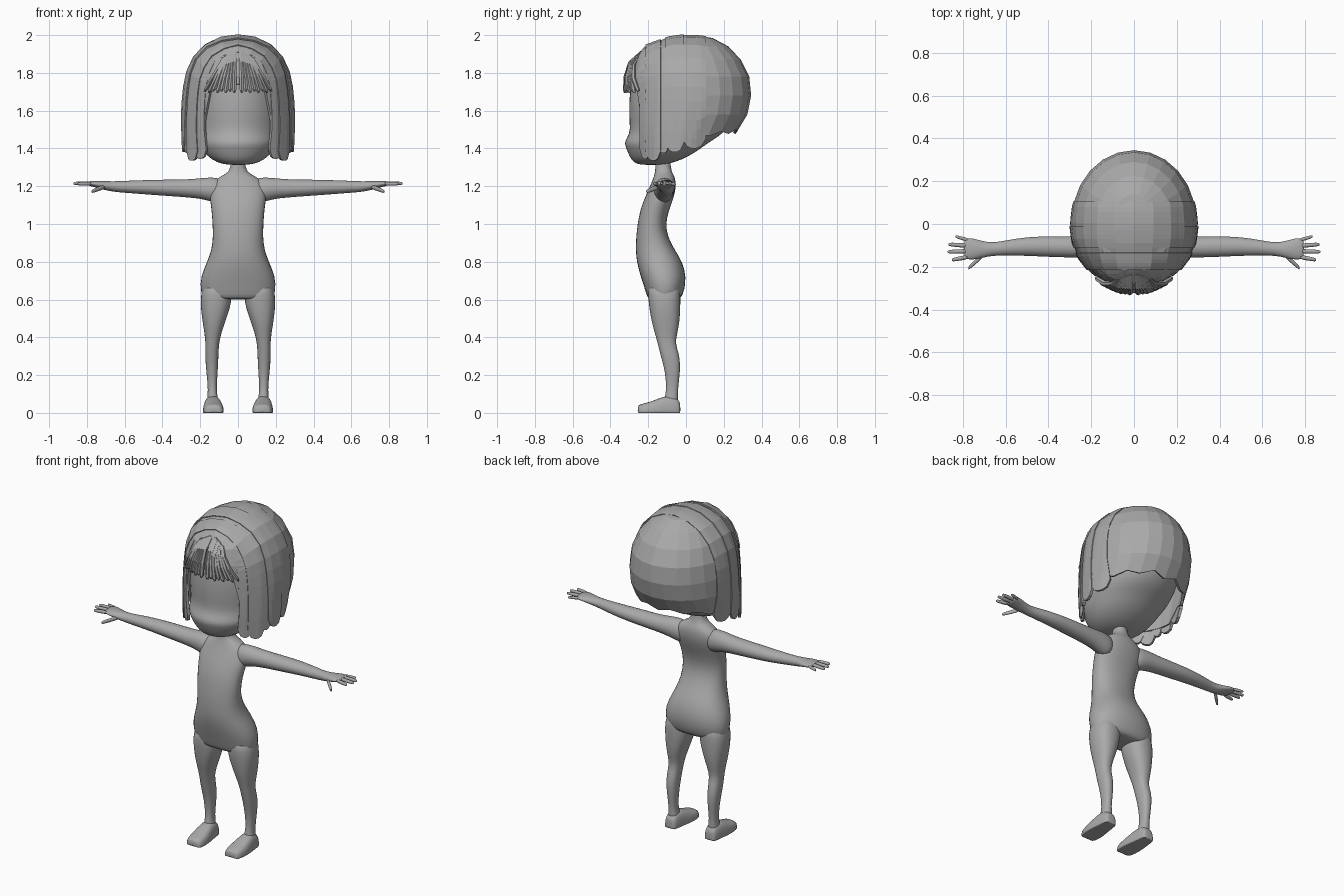
import bpy, bmesh, math
from mathutils import Vector
from mathutils.bvhtree import BVHTree

if "Cube" in bpy.data.objects:
    bpy.data.objects.remove(bpy.data.objects["Cube"])

grey = bpy.data.materials.new("plain grey")
grey.diffuse_color = (0.4, 0.4, 0.4, 1)
grey.use_nodes = True
grey.node_tree.nodes["Principled BSDF"].inputs["Base Color"].default_value = grey.diffuse_color


def finish(name, bm, smooth=True, mirror=False, subsurf=0, thick=0.0):
    bmesh.ops.recalc_face_normals(bm, faces=bm.faces)
    me = bpy.data.meshes.new(name)
    bm.to_mesh(me)
    bm.free()
    ob = bpy.data.objects.new(name, me)
    bpy.context.collection.objects.link(ob)
    me.materials.append(grey)
    for p in me.polygons:
        p.use_smooth = smooth
    if mirror:
        ob.modifiers.new("mirror", 'MIRROR').use_mirror_merge = False
    if thick:
        s = ob.modifiers.new("thickness", 'SOLIDIFY')
        s.thickness, s.offset = thick, -1
    if subsurf:
        s = ob.modifiers.new("smooth", 'SUBSURF')
        s.levels = s.render_levels = subsurf
    return ob


def loft(bm, rings, axis, sides=16, power=1.0, floor=None):
    """Rings: position along the axis, two centre values, two radii."""
    loops = []
    for t, c1, c2, r1, r2 in rings:
        loop = []
        for i in range(sides):
            a = 2 * math.pi * (i + 0.5) / sides
            c, s = math.cos(a), math.sin(a)
            u = c1 + r1 * math.copysign(abs(c) ** power, c)
            v = c2 + r2 * math.copysign(abs(s) ** power, s)
            p = {'Z': (u, v, t), 'X': (t, u, v), 'Y': (u, t, v)}[axis]
            if floor is not None:
                p = (p[0], p[1], max(p[2], floor))
            loop.append(bm.verts.new(p))
        loops.append(loop)
    for a, b in zip(loops, loops[1:]):
        for i in range(sides):
            j = (i + 1) % sides
            bm.faces.new((a[i], a[j], b[j], b[i]))
    bm.faces.new(loops[0])
    bm.faces.new(loops[-1])


def part(name, rings, axis, mirror=False, **kw):
    bm = bmesh.new()
    loft(bm, rings, axis, **kw)
    return finish(name, bm, mirror=mirror, subsurf=1)


# Torso with neck: z, x, y, half width, half depth
part("torso", [
    (.60, 0, -.115, .175, .075), (.61, 0, -.115, .192, .092), (.65, 0, -.112, .203, .106),
    (.72, 0, -.119, .203, .123), (.80, 0, -.140, .167, .124), (.86, 0, -.162, .143, .106),
    (.93, 0, -.180, .135, .086), (1.0, 0, -.183, .137, .075), (1.08, 0, -.165, .143, .078),
    (1.15, 0, -.137, .155, .078), (1.20, 0, -.122, .148, .070), (1.24, 0, -.115, .120, .060),
    (1.265, 0, -.117, .065, .050), (1.29, 0, -.122, .036, .040), (1.40, 0, -.122, .036, .040)],
    'Z', power=.88)

# Legs
part("leg", [
    (.70, .110, -.118, .070, .085), (.62, .114, -.115, .086, .088), (.55, .120, -.112, .078, .083),
    (.48, .128, -.108, .060, .075), (.42, .133, -.105, .045, .060), (.37, .136, -.104, .036, .047),
    (.31, .139, -.086, .036, .051), (.25, .138, -.074, .033, .045), (.18, .137, -.071, .027, .036),
    (.12, .136, -.074, .023, .031), (.08, .135, -.078, .028, .036), (.04, .133, -.08, .035, .04)],
    'Z', mirror=True, power=.85)

# Feet with flat soles
part("foot", [
    (-.256, .128, .0, .035, .035), (-.245, .128, .0, .050, .046), (-.20, .130, .0, .057, .056),
    (-.15, .132, .0, .054, .075), (-.10, .134, .0, .046, .095), (-.05, .134, .0, .040, .085),
    (-.034, .134, .0, .033, .06), (-.030, .134, .0, .024, .045)],
    'Y', mirror=True, power=.65, floor=0.0)

# Arms and palms: x, y, z, half depth, half height
part("arm", [
    (.07, -.118, 1.175, .050, .066), (.13, -.117, 1.180, .056, .068), (.18, -.113, 1.188, .054, .058),
    (.25, -.108, 1.188, .050, .049), (.38, -.106, 1.192, .050, .044), (.50, -.104, 1.195, .045, .038),
    (.60, -.112, 1.197, .036, .032), (.66, -.118, 1.198, .030, .028), (.71, -.119, 1.204, .040, .024),
    (.755, -.117, 1.212, .052, .018), (.785, -.115, 1.214, .050, .013), (.795, -.115, 1.214, .04, .008)],
    'X', mirror=True)

# Fingers and thumb: root and tip points with radius
bm = bmesh.new()
for root, tip, r in [((.77, -.077, 1.214), (.835, -.058, 1.210), .009),
                     ((.77, -.102, 1.216), (.868, -.095, 1.214), .011),
                     ((.77, -.127, 1.216), (.872, -.130, 1.215), .011),
                     ((.77, -.153, 1.214), (.852, -.168, 1.213), .011),
                     ((.70, -.140, 1.200), (.775, -.207, 1.172), .013)]:
    p, q = Vector(root), Vector(tip)
    steps = [(0, 1), (.45, 1.05), (.85, .9), (.97, .7), (1, .3)]
    loft(bm, [(*p.lerp(q, t), r * k, r * k) for t, k in steps], 'X', sides=8)
finish("fingers", bm, mirror=True, subsurf=1)


# Egg-shaped rings for head and hair: z, front y, back y, half width
def egg(row, a, z=None):
    _, f, b, w = row
    mid, half = (f + b) / 2, (b - f) / 2
    return ((w * math.sin(a)), mid - half * math.cos(a), row[0] if z is None else z)


def skin_rows(bm, rows):
    n = len(rows[0])
    for a, b in zip(rows, rows[1:]):
        for i in range(n):
            j = (i + 1) % n
            bm.faces.new((a[i], a[j], b[j], b[i]))


HEAD = [(1.312, -.24, -.13, .05), (1.325, -.280, -.06, .115), (1.36, -.302, .02, .165),
        (1.40, -.318, .08, .195), (1.43, -.330, .12, .210), (1.46, -.312, .17, .220),
        (1.50, -.296, .22, .230), (1.58, -.306, .27, .245), (1.68, -.302, .30, .25),
        (1.78, -.29, .29, .24), (1.87, -.25, .23, .19), (1.93, -.15, .14, .12)]
bm = bmesh.new()
rows = [[bm.verts.new(egg(r, 2 * math.pi * i / 24)) for i in range(24)] for r in HEAD]
skin_rows(bm, rows)
bm.faces.new(rows[0])
bm.faces.new(rows[-1])
finish("head", bm, subsurf=1)

HAIR = [(1.995, -.02, .07, .03), (1.985, -.09, .14, .09), (1.94, -.215, .225, .18),
        (1.87, -.28, .29, .242), (1.78, -.305, .335, .278), (1.68, -.312, .345, .291),
        (1.58, -.312, .325, .295), (1.48, -.305, .265, .292), (1.32, -.285, .20, .285)]


def profile(z):
    for hi, lo in zip(HAIR, HAIR[1:]):
        if z >= lo[0]:
            t = (hi[0] - z) / (hi[0] - lo[0])
            return tuple(h + (l - h) * t for h, l in zip(hi, lo))
    return HAIR[-1]


def hair_shell(bottom):
    bm = bmesh.new()
    n, rows = 24, []
    for r in HAIR:
        row = []
        for i in range(n):
            z = max(r[0], bottom(i))
            row.append(bm.verts.new(egg(profile(z), 2 * math.pi * i / n, z)))
        rows.append(row)
    skin_rows(bm, rows)
    bm.faces.new(rows[0])
    bmesh.ops.remove_doubles(bm, verts=bm.verts, dist=.0005)
    bmesh.ops.dissolve_degenerate(bm, dist=.0005, edges=bm.edges)
    bmesh.ops.recalc_face_normals(bm, faces=bm.faces)
    return bm


def hairline(i):
    k = min(i, 24 - i)
    if k <= 2:
        return 1.74
    if k <= 6:
        return 1.42
    return 1.465 + (.025 if i % 2 else 0) + (.012 if k > 9 else 0)


guide = hair_shell(lambda i: 0)
tree = BVHTree.FromBMesh(guide)
guide.free()
finish("hair_cap", hair_shell(hairline), smooth=False, thick=.015)


def on_hair(origin, direction, off):
    d = Vector(direction)
    hit = tree.ray_cast(Vector(origin), d)[0]
    return hit + d * off if hit else None


# Overlapping locks running over the crown and hanging at both sides
def lock(name, y0, y1, tip, off):
    bm = bmesh.new()
    cols = []
    for s in range(6):
        t = s / 5
        y = y0 + (y1 - y0) * t
        low = tip + .05 * abs(2 * t - 1) ** 3
        path = [(low + (1.65 - low) * k / 5, 90) for k in range(6)]
        path += [(1.65, 90 - 15 * k) for k in range(1, 7)]
        half = [on_hair((0, y, z), (math.sin(math.radians(g)), 0, math.cos(math.radians(g))), off)
                for z, g in path]
        pts = half + [Vector((-p.x, p.y, p.z)) for p in half[-2::-1]]
        cols.append([bm.verts.new(p) for p in pts])
    for a, b in zip(cols, cols[1:]):
        for i in range(len(a) - 1):
            bm.faces.new((a[i], a[i + 1], b[i + 1], b[i]))
    finish(name, bm, smooth=False, thick=.016)


for i, (y0, y1, tip, off) in enumerate([(-.245, -.19, 1.345, .003), (-.215, -.135, 1.335, .010),
                                        (-.15, -.09, 1.375, .004), (-.11, -.01, 1.38, .009),
                                        (-.02, .105, 1.40, .005)]):
    lock(f"side_lock_{i + 1}", y0, y1, tip, off)

# Fringe strands fanning out from the parting
bm = bmesh.new()
for i in range(8):
    xb = .020 + .0225 * i
    tip = 1.693 + .008 * (i % 2)
    rings = []
    for t, w, d in [(0, .012, .004), (.25, .014, .010), (.6, .0135, .013), (.93, .012, .012), (1, .005, .005)]:
        x = .012 + (xb - .012) * (.35 + .65 * t)
        z = 1.915 - .03 * i / 7 + (tip - 1.915 + .03 * i / 7) * t
        p = on_hair((x, 0, z), (0, -1, 0), .015 if t else .002)
        rings.append((z, p.x, p.y, w, d))
    loft(bm, rings, 'Z', sides=6)
finish("fringe", bm, smooth=False, mirror=True)
